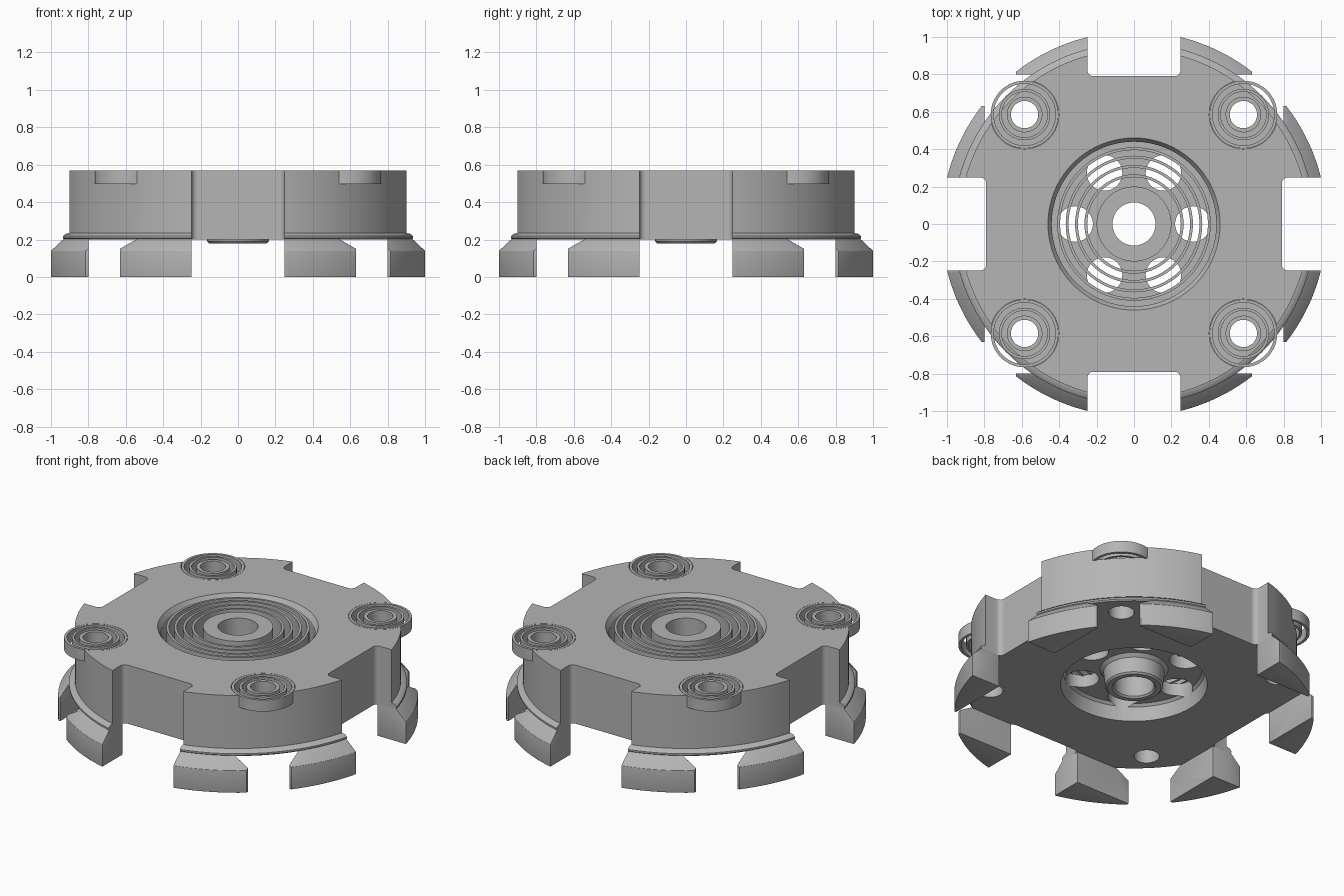
import bpy, bmesh, math
from mathutils import Matrix

cube = bpy.data.objects.get("Cube")
if cube:
    bpy.data.objects.remove(cube)

grey = bpy.data.materials.new("plain grey")
grey.use_nodes = True
COLOUR = (0.46, 0.46, 0.46, 1)
grey.diffuse_color = COLOUR
grey.node_tree.nodes["Principled BSDF"].inputs["Base Color"].default_value = COLOUR

TOP, BASE = 0.57, 0.2
BOLT = 0.585


def finish(name, bm):
    bmesh.ops.recalc_face_normals(bm, faces=bm.faces)
    mesh = bpy.data.meshes.new(name)
    bm.to_mesh(mesh)
    bm.free()
    mesh.materials.append(grey)
    ob = bpy.data.objects.new(name, mesh)
    bpy.context.collection.objects.link(ob)
    return ob


def lathe(bm, profile, x=0, y=0, steps=96):
    """Closed ring: spin a closed (radius, height) outline about a vertical axis."""
    loops = []
    for i in range(steps):
        a = math.tau * i / steps
        loops.append([bm.verts.new((x + r * math.cos(a), y + r * math.sin(a), z))
                      for r, z in profile])
    n = len(profile)
    for i in range(steps):
        a, b = loops[i], loops[(i + 1) % steps]
        for j in range(n):
            k = (j + 1) % n
            bm.faces.new((a[j], b[j], b[k], a[k]))


def ring(bm, inner, outer, low, high, x=0, y=0, steps=96):
    lathe(bm, [(inner, low), (outer, low), (outer, high), (inner, high)], x, y, steps)


def cylinder(bm, x, y, radius, low, high):
    bmesh.ops.create_cone(bm, cap_ends=True, segments=64, radius1=radius, radius2=radius,
                          depth=high - low,
                          matrix=Matrix.Translation((x, y, (low + high) / 2)))


def box(bm, x0, x1, y0, y1, z0, z1, turn, round_corner=0):
    centre = ((x0 + x1) / 2, (y0 + y1) / 2, (z0 + z1) / 2)
    size = Matrix.Diagonal((x1 - x0, y1 - y0, z1 - z0, 1))
    made = bmesh.ops.create_cube(bm, size=1, matrix=Matrix.Translation(centre) @ size)
    verts = made["verts"]
    if round_corner:
        edges = {e for v in verts for e in v.link_edges
                 if abs(e.verts[0].co.z - e.verts[1].co.z) > 0.1}
        cut = bmesh.ops.bevel(bm, geom=list(edges), offset=round_corner, segments=4,
                              affect='EDGES', profile=0.5)
        verts = list({v for v in verts if v.is_valid} | set(cut["verts"]))
    bmesh.ops.rotate(bm, verts=verts, cent=(0, 0, 0), matrix=Matrix.Rotation(turn, 3, 'Z'))


def apply(ob, mod):
    bpy.ops.object.select_all(action='DESELECT')
    bpy.context.view_layer.objects.active = ob
    ob.select_set(True)
    bpy.ops.object.modifier_apply(modifier=mod.name)


def boolean(ob, tool, operation):
    mod = ob.modifiers.new("cut", 'BOOLEAN')
    mod.operation, mod.object, mod.solver = operation, tool, 'EXACT'
    apply(ob, mod)
    bpy.data.objects.remove(tool)


def shade(ob):
    bpy.ops.object.select_all(action='DESELECT')
    bpy.context.view_layer.objects.active = ob
    ob.select_set(True)
    bpy.ops.object.shade_smooth_by_angle(angle=math.radians(30))


quarters = [i * math.pi / 2 for i in range(4)]
corners = [(sx * BOLT, sy * BOLT) for sx in (-1, 1) for sy in (-1, 1)]

# Body with hub, web, top and bottom recesses and a lip around the base
bm = bmesh.new()
lathe(bm, [(0.115, 0.19), (0.125, 0.18), (0.155, 0.18), (0.165, 0.19), (0.175, 0.28),
           (0.195, 0.3), (0.39, 0.3), (0.405, 0.285), (0.42, BASE),
           (0.96, BASE), (0.968, 0.208), (0.968, 0.218), (0.955, 0.23), (0.934, 0.235),
           (0.934, TOP), (0.46, TOP), (0.44, 0.54), (0.44, 0.38),
           (0.2, 0.38), (0.2, TOP), (0.115, TOP)], steps=144)
body = finish("body", bm)

# Side notches
bm = bmesh.new()
for turn in quarters:
    box(bm, 0.79, 1.3, -0.248, 0.248, 0, 0.8, turn, 0.03)
boolean(body, finish("notch_cutter", bm), 'DIFFERENCE')

# Round pockets at the corners
bm = bmesh.new()
for x, y in corners:
    cylinder(bm, x, y, 0.183, 0.5, 0.8)
boolean(body, finish("pocket_cutter", bm), 'DIFFERENCE')

# Bolt holes and web holes
bm = bmesh.new()
for x, y in corners:
    cylinder(bm, x, y, 0.073, 0, 0.8)
for i in range(6):
    a = i * math.tau / 6
    cylinder(bm, 0.315 * math.cos(a), 0.315 * math.sin(a), 0.095, 0.1, 0.8)
boolean(body, finish("hole_cutter", bm), 'DIFFERENCE')
shade(body)

# Feet: a chamfered disc trimmed to eight blocks
bm = bmesh.new()
lathe(bm, [(0.5, 0), (1.03, 0), (1.03, 0.14), (0.962, 0.206), (0.5, 0.206)], steps=144)
feet = finish("feet", bm)
bm = bmesh.new()
for turn in quarters:
    for low, high in ((0.248, 0.63), (-0.63, -0.248)):
        box(bm, low, high, 0.8, 1.2, -0.1, 0.4, turn)
boolean(feet, finish("foot_trim", bm), 'INTERSECT')
bevel = feet.modifiers.new("soft_edges", 'BEVEL')
bevel.width, bevel.segments = 0.014, 3
bevel.limit_method, bevel.angle_limit = 'ANGLE', math.radians(30)
apply(feet, bevel)
shade(feet)

# Thin nested rings around the hub
bm = bmesh.new()
for inner, outer in ((0.25, 0.265), (0.3, 0.315), (0.35, 0.365), (0.395, 0.41)):
    ring(bm, inner, outer, 0.375, TOP - 0.005)
shade(finish("centre_rings", bm))

# Thin nested rings in each corner pocket
bm = bmesh.new()
for x, y in corners:
    for inner, outer in ((0.073, 0.095), (0.122, 0.137), (0.165, 0.181)):
        ring(bm, inner, outer, 0.497, TOP, x, y, 64)
shade(finish("corner_rings", bm))
